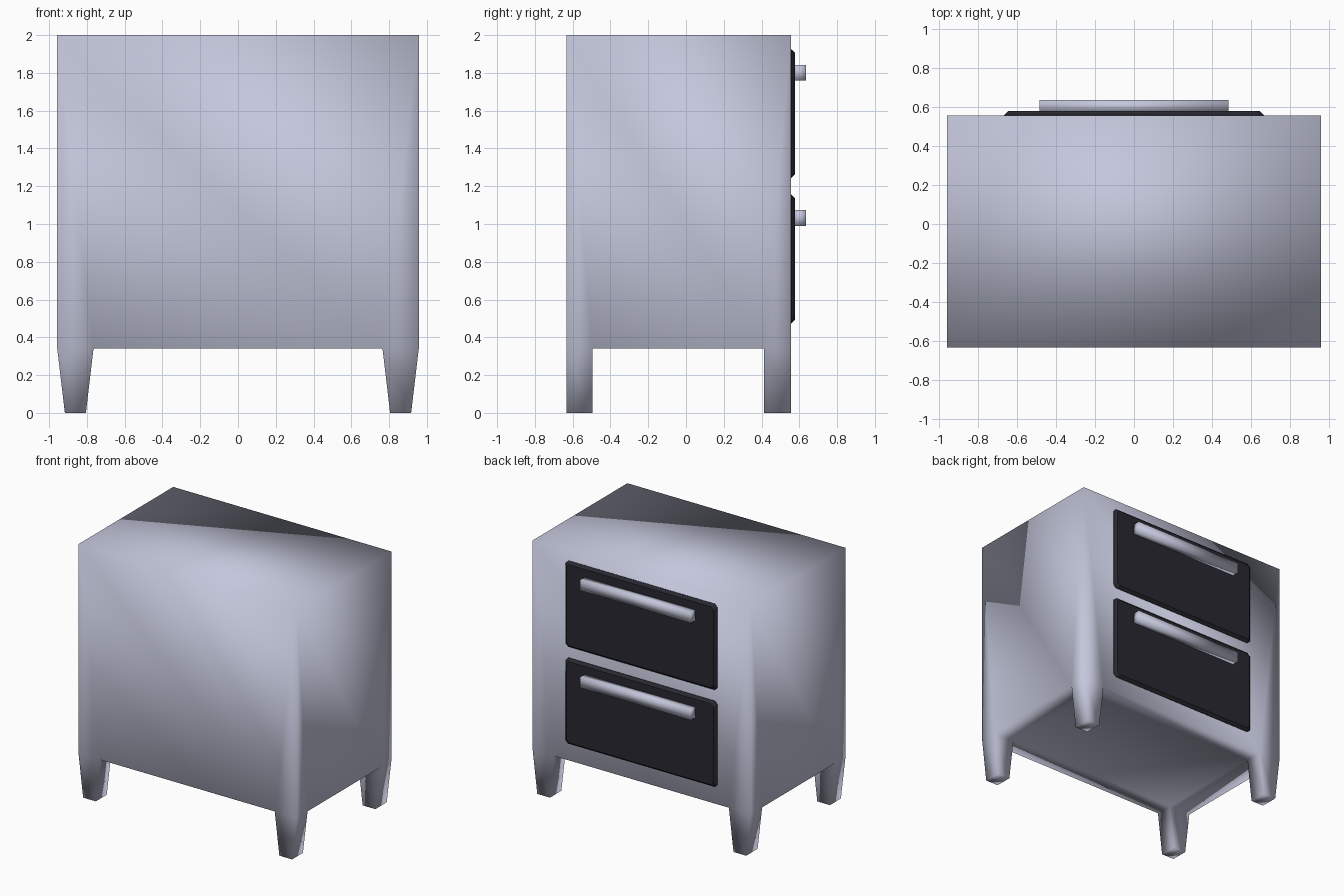
import bpy, bmesh

if "Cube" in bpy.data.objects:
    bpy.data.objects.remove(bpy.data.objects["Cube"])


def material(name, rgb):
    m = bpy.data.materials.new(name)
    m.diffuse_color = (*rgb, 1)
    m.use_nodes = True
    m.node_tree.nodes["Principled BSDF"].inputs["Base Color"].default_value = m.diffuse_color
    return m


PAINT = material("pale grey paint", (0.55, 0.57, 0.71))
DARK = material("dark drawer", (0.021, 0.021, 0.030))


def finish(bm, name, mat, smooth=False):
    bmesh.ops.recalc_face_normals(bm, faces=bm.faces)
    for f in bm.faces:
        f.smooth = smooth
    me = bpy.data.meshes.new(name)
    bm.to_mesh(me)
    bm.free()
    me.materials.append(mat)
    ob = bpy.data.objects.new(name, me)
    bpy.context.collection.objects.link(ob)
    return ob


# Cabinet: bottom grid, four walls and a top in one soft-shaded mesh
XS = (-0.957, -0.765, 0.765, 0.957)
YS = (-0.632, -0.495, 0.412, 0.555)
Z0, Z1 = 0.34, 2.0
bm = bmesh.new()
g = [[bm.verts.new((x, y, Z0)) for y in YS] for x in XS]
cells = {(i, j): bm.faces.new((g[i][j], g[i][j + 1], g[i + 1][j + 1], g[i + 1][j]))
         for i in range(3) for j in range(3)}
top = [bm.verts.new((x, y, Z1)) for x, y in
       ((XS[0], YS[0]), (XS[3], YS[0]), (XS[3], YS[3]), (XS[0], YS[3]))]
bm.faces.new(top)
rows = ([g[i][0] for i in range(4)], g[3],
        [g[i][3] for i in (3, 2, 1, 0)], g[0][::-1])
for k, row in enumerate(rows):
    bm.faces.new(list(row) + [top[(k + 1) % 4], top[k]])
bm.normal_update()

# Legs: corner cells drawn down to the floor, tapered in width
for f in [cells[i, j] for i in (0, 2) for j in (0, 2)]:
    new = bmesh.ops.extrude_discrete_faces(bm, faces=[f])["faces"][0]
    cx = new.calc_center_median().x
    for v in new.verts:
        v.co.z = 0
        v.co.x = cx + (v.co.x - cx) * 0.58
finish(bm, "cabinet_with_legs", PAINT, smooth=True)


# Drawer front: plate with clipped corners and a sloped border
def drawer(name, z0, z1):
    bm = bmesh.new()
    rings = []
    for y, d in ((0.553, 0.0), (0.558, 0.0), (0.578, 0.02)):
        x, a, b, c = 0.665 - d, z0 + d, z1 - d, 0.022
        pts = ((-x + c, a), (x - c, a), (x, a + c), (x, b - c),
               (x - c, b), (-x + c, b), (-x, b - c), (-x, a + c))
        rings.append([bm.verts.new((px, y, pz)) for px, pz in pts])
    for r, s in zip(rings, rings[1:]):
        for k in range(8):
            n = (k + 1) % 8
            bm.faces.new((r[k], r[n], s[n], s[k]))
    bm.faces.new(rings[0])
    bm.faces.new(rings[-1])
    finish(bm, name, DARK)


# Handle: long square bar
def handle(name, z0, z1):
    bm = bmesh.new()
    bmesh.ops.create_cube(bm, size=1)
    for v in bm.verts:
        v.co = (v.co.x * 0.97, 0.603 + v.co.y * 0.062,
                (z0 + z1) / 2 + v.co.z * (z1 - z0))
    finish(bm, name, PAINT, smooth=True)


for label, z in (("lower", 0.473), ("upper", 1.243)):
    drawer(label + "_drawer", z, z + 0.682)
    handle(label + "_handle", z + 0.517, z + 0.6)
